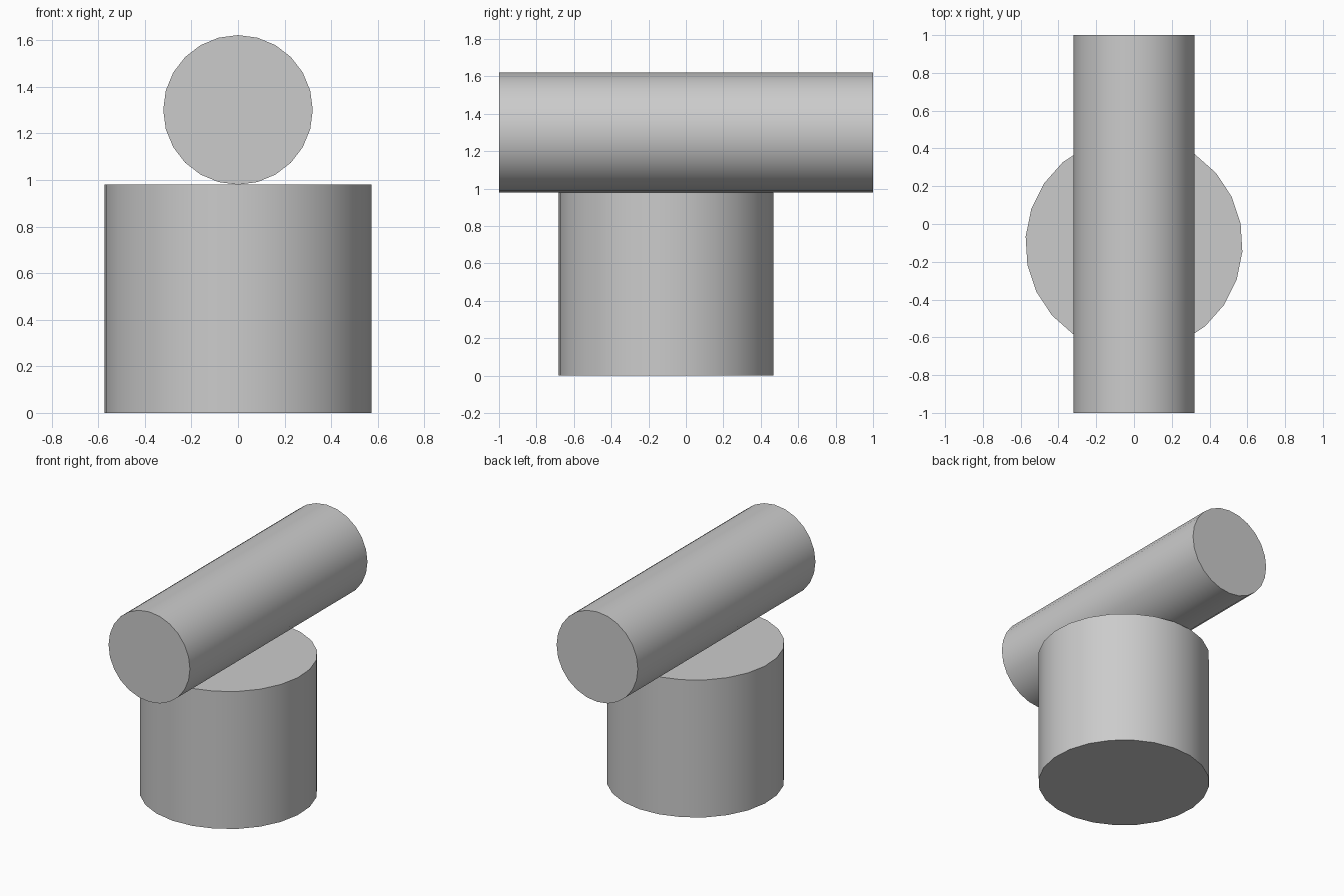
import bpy
from math import radians

if "Cube" in bpy.data.objects:
    bpy.data.objects.remove(bpy.data.objects["Cube"])


def cylinder(name, radius, length, centre, rotation):
    """Capped 24-sided cylinder with smooth walls and sharp rims."""
    bpy.ops.mesh.primitive_cylinder_add(vertices=24, radius=radius, depth=length,
                                        location=centre, rotation=rotation)
    obj = bpy.context.object
    obj.name = name
    bpy.ops.object.shade_smooth_by_angle(angle=radians(30))
    return obj


# upright drum, slightly turned and set towards the front
BASE_HEIGHT = 0.98
cylinder("base_drum", 0.575, BASE_HEIGHT, (0, -0.107, BASE_HEIGHT / 2), (0, 0, radians(-4)))

# long barrel lying front to back on top of the drum
BARREL_RADIUS = 0.321
cylinder("top_barrel", BARREL_RADIUS, 2.0, (0, 0, BASE_HEIGHT + BARREL_RADIUS), (radians(90), 0, 0))
